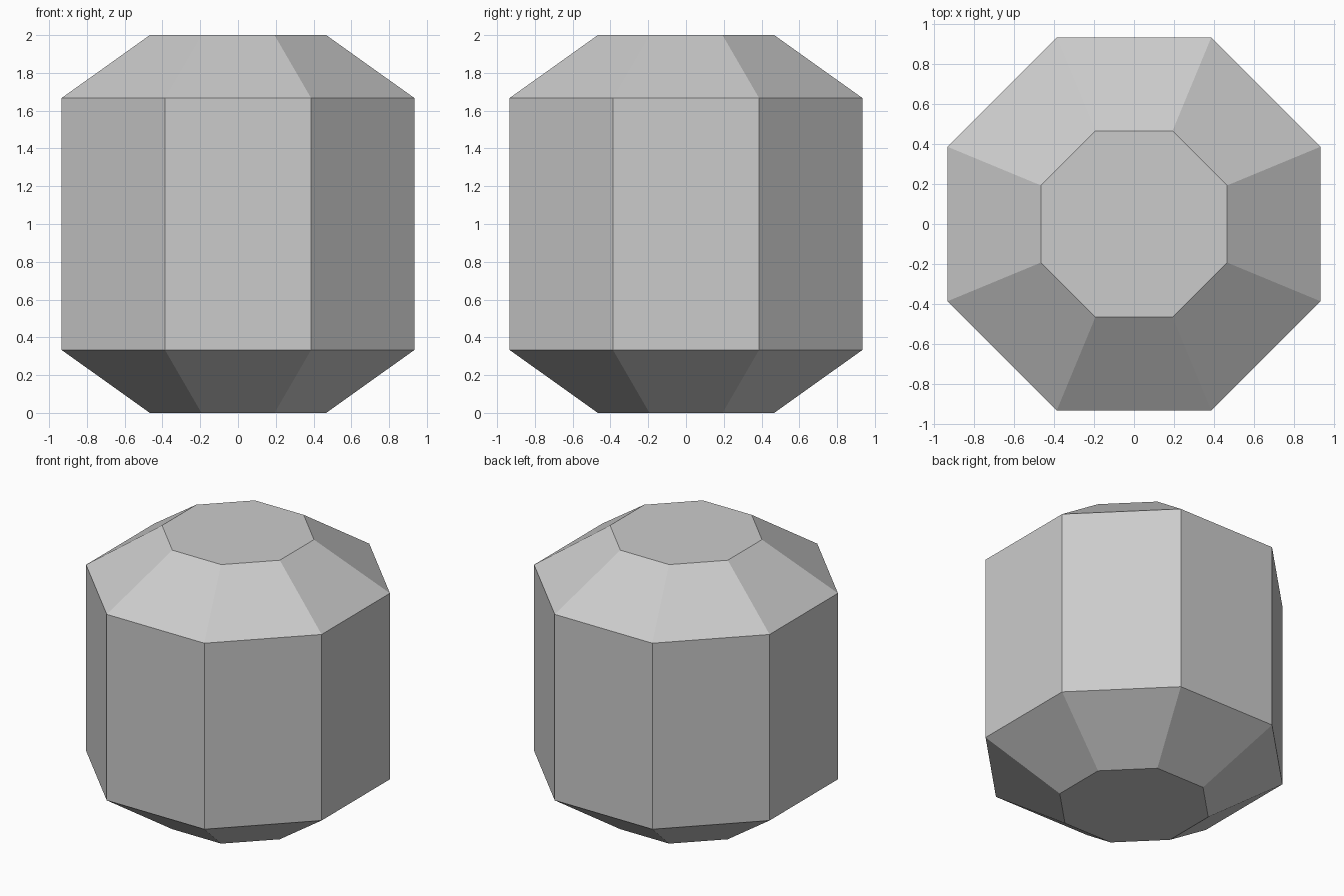
import bpy, bmesh
from math import cos, sin, pi

if "Cube" in bpy.data.objects:
    bpy.data.objects.remove(bpy.data.objects["Cube"])

SIDES = 8
APOTHEM = 0.934
# (scale, height) of each octagonal ring, bottom to top
PROFILE = [(0.5, 0.0), (1.0, 1 / 3), (1.0, 5 / 3), (0.5, 2.0)]


def ring(bm, scale, z):
    r = APOTHEM * scale / cos(pi / SIDES)
    angles = [(i + 0.5) * 2 * pi / SIDES for i in range(SIDES)]
    return [bm.verts.new((r * cos(a), r * sin(a), z)) for a in angles]


# Octagonal barrel with tapered ends
bm = bmesh.new()
rings = [ring(bm, s, z) for s, z in PROFILE]
for low, high in zip(rings, rings[1:]):
    for i in range(SIDES):
        j = (i + 1) % SIDES
        bm.faces.new((low[i], low[j], high[j], high[i]))

# Flat end caps
bm.faces.new(rings[0][::-1])
bm.faces.new(rings[-1])

mesh = bpy.data.meshes.new("octagonal_barrel")
bm.to_mesh(mesh)
bm.free()
barrel = bpy.data.objects.new("octagonal_barrel", mesh)
bpy.context.collection.objects.link(barrel)
